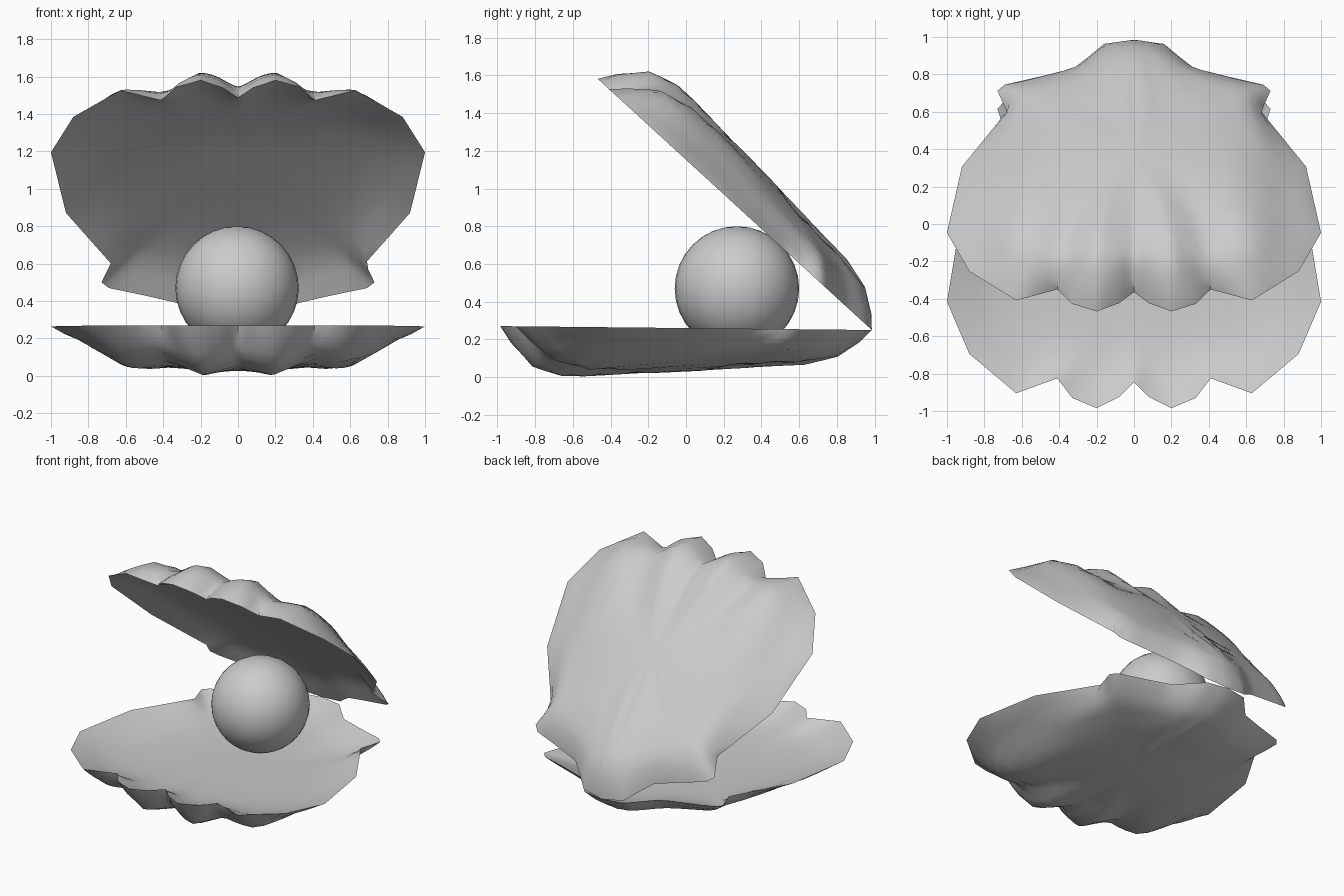
import bpy, bmesh, math
from mathutils import Matrix, Vector

if "Cube" in bpy.data.objects:
    bpy.data.objects.remove(bpy.data.objects["Cube"])

HINGE = Vector((0, 0.985, 0.25))
# Half outline of a valve: (x, distance from hinge)
HALF = [(0, 0), (0.16, 0.03), (0.24, 0.12), (0.32, 0.205), (0.48, 0.26), (0.69, 0.325),
        (0.73, 0.37), (0.68, 0.52), (0.92, 0.92), (1.0, 1.40), (0.88, 1.68), (0.63, 1.89),
        (0.41, 1.81), (0.33, 1.915), (0.2, 1.97), (0.08, 1.91), (0, 1.83)]
CENTRE = 1.05

# Shape curves for the outside (ribs, depth along and across, wall) and the inside
RIBS = [(0, 0.78), (0.115, 1.0), (0.235, 0.66), (0.36, 0.84), (0.65, 0.66), (1.2, 0.6)]
LENGTH = [(0, 0.18), (0.15, 0.19), (0.5, 0.21), (0.95, 0.245), (1.5, 0.268), (2, 0.255)]
SIDE = [(0, 1.0), (0.64, 1.0), (0.82, 0.66), (1, 0.66)]
WALL = [(0, 1.0), (0.7, 1.0), (0.84, 0.82), (0.95, 0.36), (1, 0)]
BOWL = [(0, 0.115), (0.6, 0.11), (0.8, 0.08), (0.95, 0.02), (1, 0)]


def interp(table, v):
    for (a, fa), (b, fb) in zip(table, table[1:]):
        if v <= b:
            return fa + (fb - fa) * max(0, (v - a) / (b - a))
    return table[-1][1]


def outer_depth(x, d, s):
    # ribs fan out from the hinge, fading towards it and towards the middle
    fade = min(1, d / 1.1) * min(1, max(0, s - 0.1) * 1.5)
    rib = 0.94 + (interp(RIBS, abs(x) / max(d, 0.05)) - 0.94) * fade
    ear = 1 - 0.35 * max(0, 1 - d / 1.1) * min(1, abs(x) / 0.6)
    return interp(LENGTH, d) * rib * ear * interp(SIDE, abs(x)) * interp(WALL, s)


def inner_depth(x, d, s):
    return interp(BOWL, s)


def outline(div=3):
    loop = HALF + [(-x, d) for x, d in HALF[-2:0:-1]]
    pts = []
    for i, (x, d) in enumerate(loop):
        nx, nd = loop[(i + 1) % len(loop)]
        pts += [(x + (nx - x) * k / div, d + (nd - d) * k / div) for k in range(div)]
    return pts


def relaxed(pts, steps):
    # even out notches and ears for rings further in
    n = len(pts)
    for _ in range(steps):
        pts = [tuple((pts[i - 1][a] + 2 * pts[i][a] + pts[(i + 1) % n][a]) / 4
                     for a in (0, 1)) for i in range(n)]
    return pts


def make_valve(name, tilt, flip):
    bm = bmesh.new()
    edge = outline()
    n = len(edge)

    def ring(s, depth):
        out = []
        for x, d in relaxed(edge, int((1 - s) * 40)):
            px, pd = x * s, CENTRE + (d - CENTRE) * s
            out.append(bm.verts.new((px, -pd, -depth(px, pd, s))))
        return out

    def skin(rim, scales, depth):
        prev = rim
        for s in scales:
            cur = ring(s, depth)
            for i in range(n):
                j = (i + 1) % n
                bm.faces.new((prev[i], prev[j], cur[j], cur[i]))
            prev = cur
        tip = bm.verts.new((0, -CENTRE, -depth(0, CENTRE, 0)))
        for i in range(n):
            bm.faces.new((prev[i], prev[(i + 1) % n], tip))

    rim = ring(1, lambda x, d, s: 0)
    # ribbed outside and smooth shallow inside share the rim
    skin(rim, (0.95, 0.89, 0.84, 0.77, 0.68, 0.55, 0.4, 0.2), outer_depth)
    skin(rim, (0.95, 0.88, 0.8, 0.7, 0.6, 0.3), inner_depth)
    if flip:
        bm.transform(Matrix.Diagonal((1, 1, -1, 1)))
    bm.transform(Matrix.Translation(HINGE) @ Matrix.Rotation(-math.radians(tilt), 4, 'X'))
    bmesh.ops.recalc_face_normals(bm, faces=bm.faces)
    me = bpy.data.meshes.new(name)
    bm.to_mesh(me)
    bm.free()
    ob = bpy.data.objects.new(name, me)
    bpy.context.collection.objects.link(ob)
    smooth(ob, 50)


def smooth(ob, angle):
    bpy.ops.object.select_all(action='DESELECT')
    ob.select_set(True)
    bpy.context.view_layer.objects.active = ob
    bpy.ops.object.shade_smooth_by_angle(angle=math.radians(angle))


# Two halves of the shell, joined at the back
make_valve("lower_shell", 0.6, False)
make_valve("upper_shell", 42.5, True)

# Pearl
bpy.ops.mesh.primitive_uv_sphere_add(segments=32, ring_count=16, radius=0.33,
                                     location=(-0.005, 0.27, 0.47))
pearl = bpy.context.object
pearl.name = "pearl"
smooth(pearl, 60)
